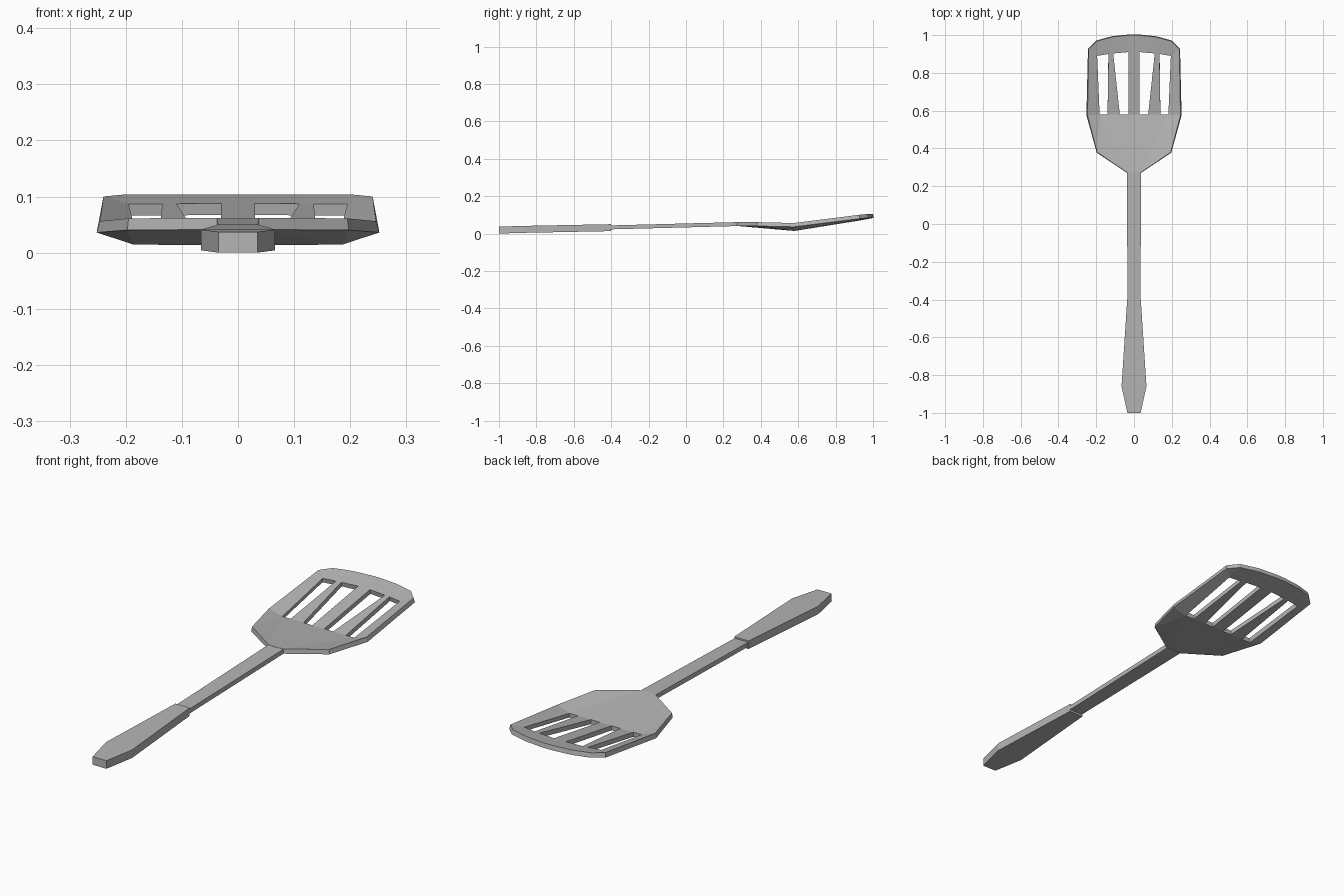
import bpy
import bmesh

cube = bpy.data.objects.get("Cube")
if cube:
    bpy.data.objects.remove(cube, do_unlink=True)

GREY = 0.46
metal = bpy.data.materials.new("satin_grey")
metal.use_nodes = True
metal.diffuse_color = (GREY, GREY, GREY, 1)
metal.node_tree.nodes["Principled BSDF"].inputs["Base Color"].default_value = (GREY, GREY, GREY, 1)


def add_object(name, bm):
    bmesh.ops.recalc_face_normals(bm, faces=bm.faces)
    mesh = bpy.data.meshes.new(name)
    bm.to_mesh(mesh)
    bm.free()
    mesh.materials.append(metal)
    obj = bpy.data.objects.new(name, mesh)
    bpy.context.collection.objects.link(obj)
    return obj


def loft_bar(name, stations):
    """Rectangular bar along y; each station is (y, half width, bottom, top)."""
    bm = bmesh.new()
    rings = [[bm.verts.new(p) for p in ((-w, y, lo), (w, y, lo), (w, y, hi), (-w, y, hi))]
             for y, w, lo, hi in stations]
    for a, b in zip(rings, rings[1:]):
        for i in range(4):
            j = (i + 1) % 4
            bm.faces.new((a[i], a[j], b[j], b[i]))
    bm.faces.new(rings[0])
    bm.faces.new(rings[-1])
    return add_object(name, bm)


# Tapered grip and thin shaft
loft_bar("grip", [(-1, 0.035, 0, 0.037), (-0.86, 0.066, 0.004, 0.041), (-0.4, 0.036, 0.013, 0.05)])
loft_bar("shaft", [(-0.42, 0.034, 0.022, 0.043), (0.275, 0.038, 0.04, 0.061)])

# Blade: half of the top sheet, dished at the bend and rising to the tip
bm = bmesh.new()


def row(points):
    return [bm.verts.new(p) for p in points]


neck = row([(0, 0.27, 0.062), (0.04, 0.275, 0.062)])
shoulder = bm.verts.new((0.195, 0.38, 0.061))
bend = row([(x, 0.58, 0.035) for x in (0, 0.03, 0.075, 0.14, 0.182)])
bend_rim = bm.verts.new((0.246, 0.575, 0.056))
slot_end = row([(0, 0.91, 0.088), (0.03, 0.91, 0.088), (0.11, 0.903, 0.087),
                (0.135, 0.9, 0.087), (0.195, 0.89, 0.087)])
tip_rim = bm.verts.new((0.24, 0.925, 0.1))
tip = row([(0, 1, 0.104), (0.03, 0.999, 0.104), (0.11, 0.991, 0.104),
           (0.135, 0.985, 0.104), (0.198, 0.967, 0.104)])

# Front part fans out from the neck
bm.faces.new((neck[0], neck[1], bend[1], bend[0]))
for i in range(1, 4):
    bm.faces.new((neck[1], bend[i + 1], bend[i]))
bm.faces.new((neck[1], shoulder, bend[4]))
bm.faces.new((shoulder, bend_rim, bend[4]))

# Bars between the open slots, and the raised side rim
for i in (0, 2):
    bm.faces.new((bend[i], bend[i + 1], slot_end[i + 1], slot_end[i]))
bm.faces.new((bend[4], bend_rim, tip_rim, slot_end[4]))

# Rounded tip
for i in range(4):
    bm.faces.new((slot_end[i], slot_end[i + 1], tip[i + 1], tip[i]))
bm.faces.new((slot_end[4], tip_rim, tip[4]))

for face in bm.faces:
    face.normal_update()
    if face.normal.z < 0:
        face.normal_flip()
mesh = bpy.data.meshes.new("slotted_blade")
bm.to_mesh(mesh)
bm.free()
mesh.materials.append(metal)
blade = bpy.data.objects.new("slotted_blade", mesh)
bpy.context.collection.objects.link(blade)
mirror = blade.modifiers.new("mirror", 'MIRROR')
mirror.use_clip = True
solid = blade.modifiers.new("thickness", 'SOLIDIFY')
solid.thickness = 0.021
solid.offset = -1
